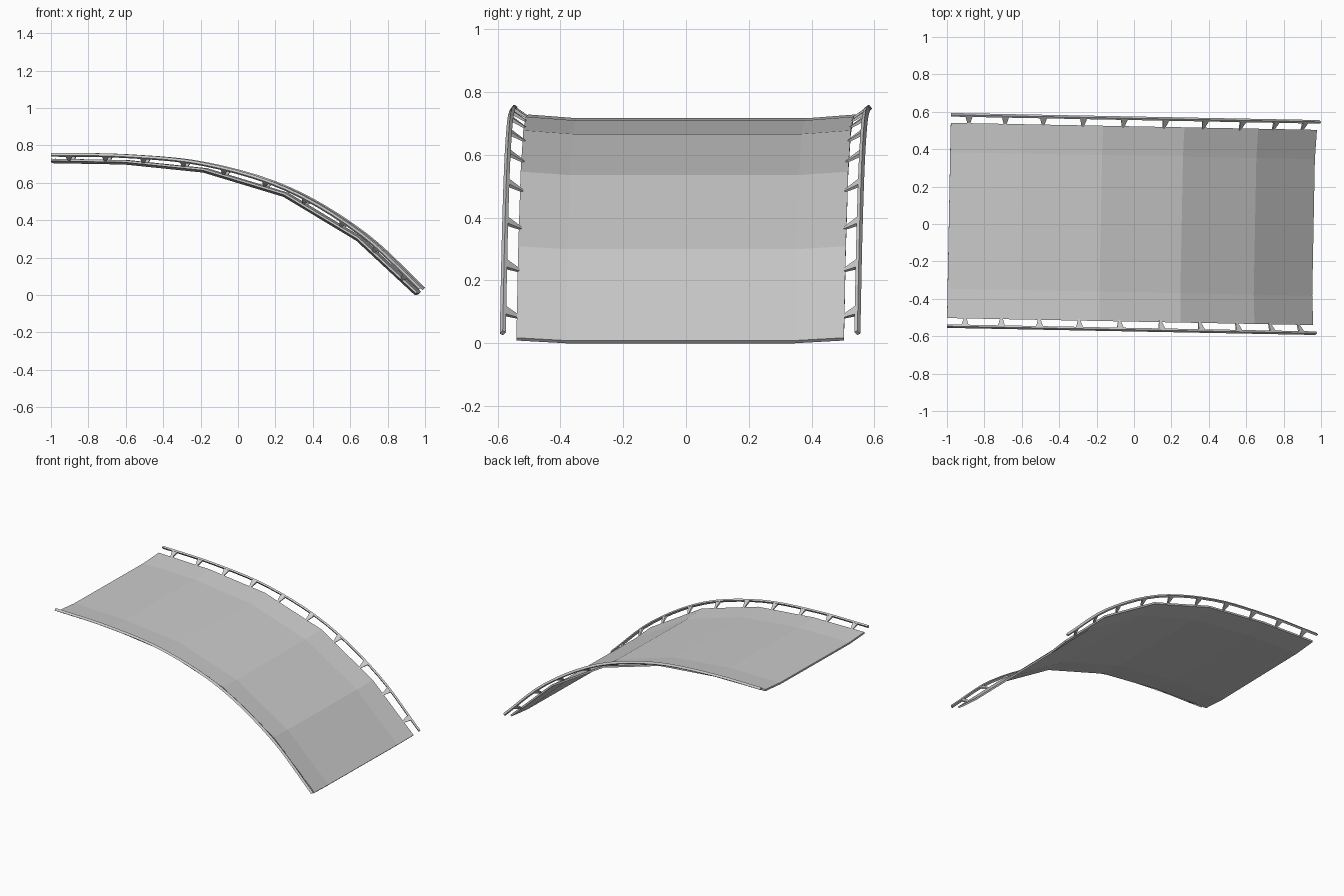
import bpy, bmesh
from mathutils import Vector

if "Cube" in bpy.data.objects:
    bpy.data.objects.remove(bpy.data.objects["Cube"])

YAW = -0.0192  # the whole panel is turned slightly about z
PATH = [Vector(p) for p in [(-0.99, 0.705), (-0.60, 0.698), (-0.18, 0.655),
                            (0.25, 0.525), (0.64, 0.29), (0.952, 0.0)]]
EXT = [2 * PATH[0] - PATH[1]] + PATH + [2 * PATH[-1] - PATH[-2]]
SEG = len(PATH) - 1


def frame(t):
    """Point, tangent and normal on the smooth curve through PATH."""
    i = min(int(t), SEG - 1)
    f = t - i
    a, b, c, d = EXT[i:i + 4]
    k1, k2, k3 = c - a, 2 * a - 5 * b + 4 * c - d, 3 * b - a - 3 * c + d
    p = b + 0.5 * (k1 * f + k2 * f * f + k3 * f ** 3)
    tan = (k1 + 2 * k2 * f + 3 * k3 * f * f).normalized()
    return p, tan, Vector((-tan.y, tan.x))


def place(t, v, n, s=0.0):
    """3D point: v across, n along the normal, s along the tangent."""
    p, tan, nor = frame(t)
    q = p + tan * s + nor * n
    return Vector((q.x, v, q.y))


def loft(name, rings, smooth=False):
    bm = bmesh.new()
    vs = [[bm.verts.new(p) for p in r] for r in rings]
    m = len(vs[0])
    for a, b in zip(vs, vs[1:]):
        for j in range(m):
            k = (j + 1) % m
            bm.faces.new((a[j], a[k], b[k], b[j]))
    bm.faces.new(vs[0])
    bm.faces.new(vs[-1])
    bmesh.ops.recalc_face_normals(bm, faces=bm.faces[:])
    me = bpy.data.meshes.new(name)
    bm.to_mesh(me)
    bm.free()
    ob = bpy.data.objects.new(name, me)
    bpy.context.collection.objects.link(ob)
    ob.rotation_euler.z = YAW
    if smooth:
        bpy.ops.object.select_all(action='DESELECT')
        ob.select_set(True)
        bpy.context.view_layer.objects.active = ob
        bpy.ops.object.shade_smooth_by_angle(angle=0.5)
    return ob


# Curved deck with slightly raised side margins
lower = [(-0.522, 0.012), (-0.365, 0.0), (0.365, 0.0), (0.522, 0.012)]
section = lower + [(v, n + 0.012) for v, n in reversed(lower)]
loft("deck", [[place(i, v, n) for v, n in section] for i in range(SEG + 1)])

# Side rails and their tapered brackets
out, up = Vector((0.81, 0.59)), Vector((-0.59, 0.81))
mid = Vector((0.565, 0.045))
corners = [mid + out * a * 0.006 + up * b * 0.008
           for a, b in [(-1, -1), (1, -1), (1, 1), (-1, 1)]]
foot = Vector((0.513, 0.012))
for side, label in [(-1, "front"), (1, "back")]:
    loft(label + "_rail", [[place(i / 5, side * c.x, c.y) for c in corners]
                           for i in range(SEG * 5 + 1)], smooth=True)
    for i in range(SEG * 2):
        t = 0.25 + i / 2
        rings = []
        for c, half, thick in [(foot, 0.005, 0.003), (mid, 0.020, 0.006)]:
            ring = []
            for s, b in [(-1, -1), (1, -1), (1, 1), (-1, 1)]:
                q = c + up * b * thick
                ring.append(place(t, side * q.x, q.y, s * half))
            rings.append(ring)
        loft(f"{label}_bracket_{i + 1}", rings)
